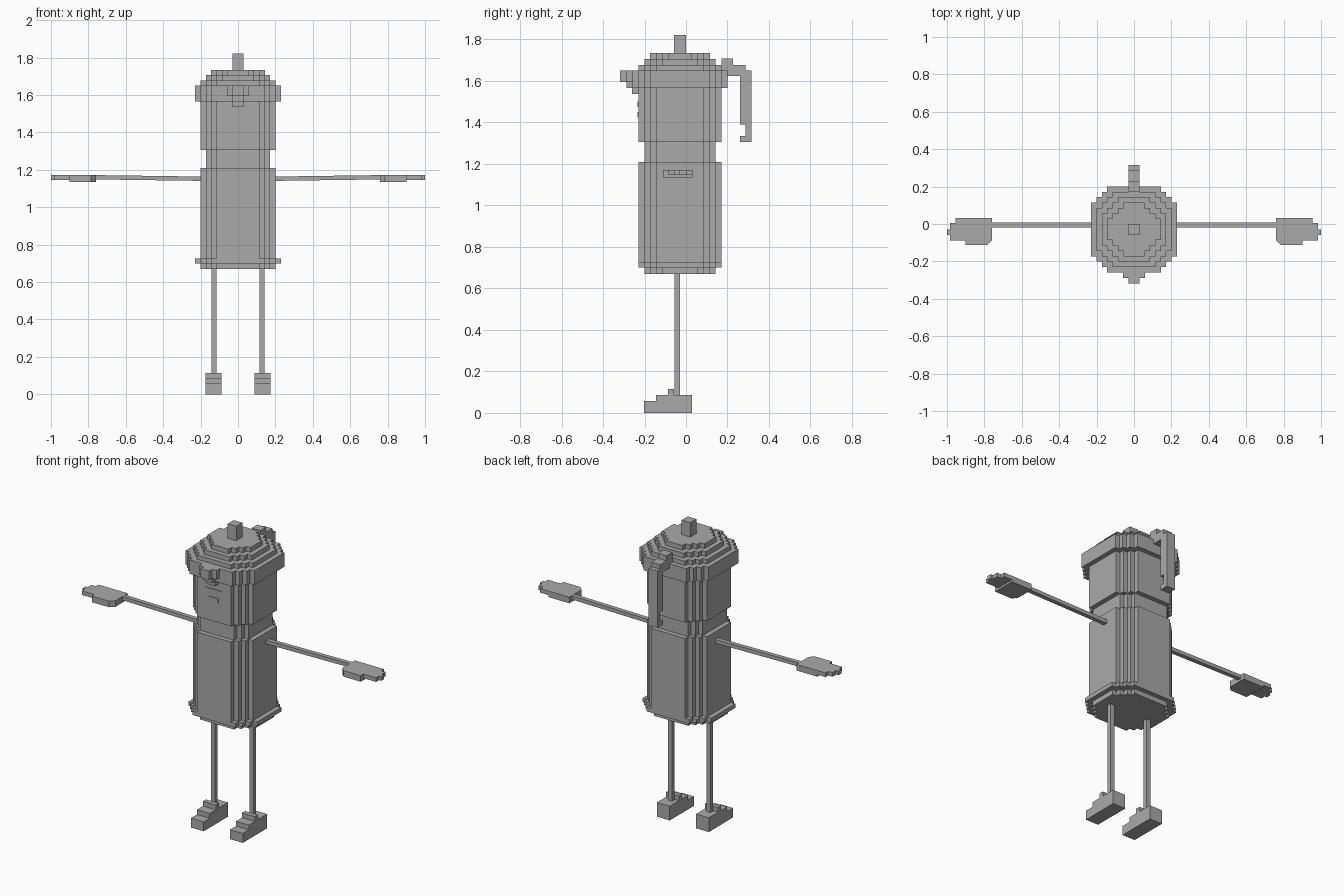
import bpy, bmesh

if "Cube" in bpy.data.objects:
    bpy.data.objects.remove(bpy.data.objects["Cube"])

V = 0.0287          # size of one block step
CY = -0.029         # depth of the body axis

grey = bpy.data.materials.new("grey")
grey.diffuse_color = (0.4, 0.4, 0.4, 1)
grey.use_nodes = True
grey.node_tree.nodes["Principled BSDF"].inputs["Base Color"].default_value = grey.diffuse_color


def prism(name, pts, lo, hi, axis="z"):
    """Extrude an outline: (x, y) along z, or (y, z) along x."""
    def place(p, d):
        return (p[0], p[1], d) if axis == "z" else (d, p[0], p[1])
    bm = bmesh.new()
    a = [bm.verts.new(place(p, lo)) for p in pts]
    b = [bm.verts.new(place(p, hi)) for p in pts]
    bm.faces.new(a)
    bm.faces.new(b)
    for i in range(len(pts)):
        j = (i + 1) % len(pts)
        bm.faces.new((a[i], a[j], b[j], b[i]))
    bmesh.ops.recalc_face_normals(bm, faces=bm.faces)
    mesh = bpy.data.meshes.new(name)
    bm.to_mesh(mesh)
    bm.free()
    mesh.materials.append(grey)
    ob = bpy.data.objects.new(name, mesh)
    bpy.context.collection.objects.link(ob)
    return ob


def box(name, x0, x1, y0, y1, z0, z1):
    return prism(name, [(x0, y0), (x1, y0), (x1, y1), (x0, y1)], z0, z1)


def stepped_drum(name, hx, hy, cut, z0, z1):
    """Octagonal drum whose corners are staircases of `cut` steps."""
    q = []
    for i in range(cut + 1):
        q += [(hx - i, hy - cut + i), (hx - i - 1, hy - cut + i)]
    q = q[:-1]                       # one corner, right side to back
    q = [(x * V, y * V) for x, y in q]
    ring = q + [(-x, y) for x, y in reversed(q)]
    ring += [(-x, -y) for x, y in q] + [(x, -y) for x, y in reversed(q)]
    return prism(name, [(x, y + CY) for x, y in ring], z0, z1)


# Body with foot plate and flange, neck and head
stepped_drum("base_plate", 7, 6, 3, 0.67, 0.70)
stepped_drum("base_flange", 8, 7, 3, 0.70, 0.725)
stepped_drum("body", 7, 7, 3, 0.725, 1.21)
stepped_drum("neck", 6, 6, 2, 1.21, 1.305)
stepped_drum("head", 7, 7, 3, 1.305, 1.565)

# Stepped lid with knob
for i, (h, z0, z1) in enumerate([(8, 1.565, 1.65), (7, 1.65, 1.677),
                                 (6, 1.677, 1.706), (5, 1.706, 1.735)]):
    stepped_drum(f"lid_step_{i + 1}", h, h, 3, z0, z1)
box("lid_knob", -0.029, 0.029, -0.058, 0.0, 1.735, 1.822)

# Spout on the front of the brim
box("spout_wide", -0.058, 0.058, -0.288, -0.25, 1.595, 1.65)
prism("spout_tip", [(-0.317, 1.65), (-0.25, 1.65), (-0.22, 1.65), (-0.22, 1.537),
                    (-0.26, 1.537), (-0.26, 1.566), (-0.288, 1.566),
                    (-0.288, 1.595), (-0.317, 1.595)], -0.029, 0.029, "x")

# Thin face plates
face_y = CY - 7 * V
box("moustache", -0.055, 0.055, face_y - 0.004, face_y, 1.475, 1.50)
box("mouth", -0.03, 0.03, face_y - 0.004, face_y, 1.425, 1.45)

# Hooked handle at the back
prism("handle", [(0.172, 1.708), (0.227, 1.708), (0.227, 1.677), (0.288, 1.677),
                 (0.288, 1.65), (0.316, 1.65), (0.316, 1.305), (0.26, 1.305),
                 (0.26, 1.335), (0.288, 1.335), (0.288, 1.39), (0.26, 1.39),
                 (0.26, 1.623), (0.172, 1.623)], -0.029, 0.029, "x")

# Limbs, built for each side
HAND = [(0.76, 0.031), (0.90, 0.031), (0.90, -0.112), (0.785, -0.112), (0.76, -0.087)]
FINGERS = [(0.90, 0.031), (0.955, 0.031), (0.955, 0.005), (0.985, 0.005), (0.985, -0.03),
           (1.0, -0.03), (1.0, -0.058), (0.985, -0.058), (0.985, -0.087), (0.90, -0.087)]
SHOE = [(-0.202, 0), (0.03, 0), (0.03, 0.086), (-0.058, 0.086), (-0.058, 0.115),
        (-0.087, 0.115), (-0.087, 0.086), (-0.145, 0.086), (-0.145, 0.057), (-0.202, 0.057)]
for side, s in (("left", -1), ("right", 1)):
    arm = box(f"{side}_arm", *sorted((s * 0.19, s * 0.77)), -0.019, 0.007, 1.145, 1.168)
    for v in arm.data.vertices:      # arm rises slightly to the hand
        v.co.z += 0.004 if abs(v.co.x) > 0.5 else -0.004
    prism(f"{side}_hand", [(s * x, y) for x, y in HAND], 1.135, 1.172)
    prism(f"{side}_fingers", [(s * x, y) for x, y in FINGERS], 1.147, 1.172)
    box(f"{side}_leg", *sorted((s * 0.115, s * 0.143)), -0.056, -0.03, 0.08, 0.68)
    prism(f"{side}_shoe", SHOE, *sorted((s * 0.088, s * 0.174)), "x")
